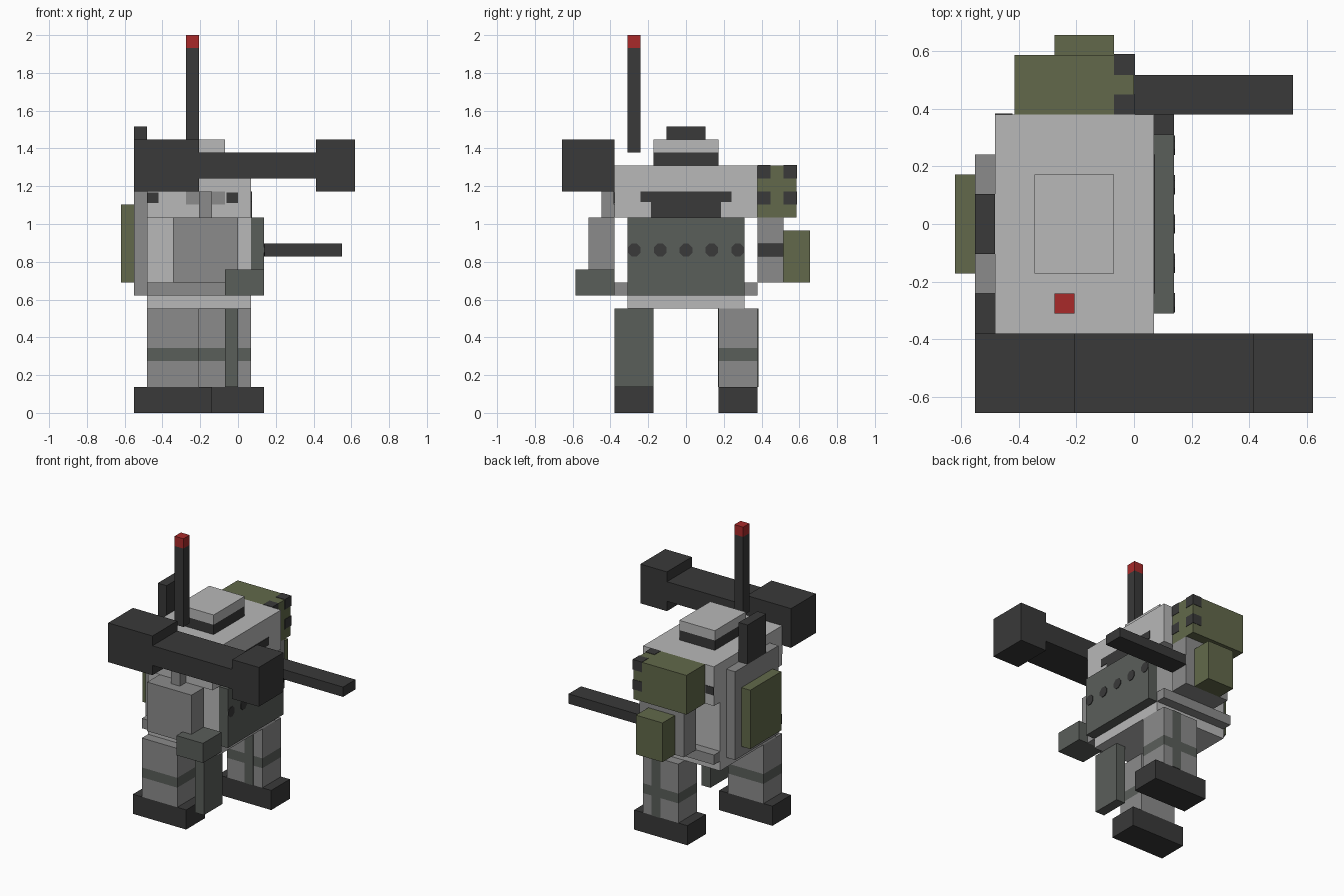
import bpy, bmesh, math
from mathutils import Matrix

cube = bpy.data.objects.get("Cube")
if cube:
    bpy.data.objects.remove(cube, do_unlink=True)

U = 2 / 29                      # one block of the grid
OX, OY = -9 * U, -9.5 * U       # grid origin, centred on x and y
T = 0.06                        # plate thickness in blocks (about 0.004)


def material(name, rgb):
    m = bpy.data.materials.new(name)
    m.use_nodes = True
    col = (*rgb, 1.0)
    m.diffuse_color = col
    bsdf = next(n for n in m.node_tree.nodes if n.type == 'BSDF_PRINCIPLED')
    bsdf.inputs["Base Color"].default_value = col
    bsdf.inputs["Roughness"].default_value = 0.8
    return m


LIGHT = material("light grey", (0.48, 0.48, 0.48))
GREY = material("mid grey", (0.26, 0.26, 0.26))
SLATE = material("slate green", (0.102, 0.112, 0.102))
DARK = material("charcoal", (0.041, 0.041, 0.041))
OLIVE = material("olive", (0.122, 0.141, 0.069))
RED = material("red", (0.392, 0.023, 0.023))


def finish(name, bm, mat):
    me = bpy.data.meshes.new(name)
    bm.to_mesh(me)
    bm.free()
    me.materials.append(mat)
    ob = bpy.data.objects.new(name, me)
    bpy.context.collection.objects.link(ob)
    return ob


def box(name, x, y, z, mat):
    """Box spanning the given (low, high) block coordinates."""
    bm = bmesh.new()
    size = [(b - a) * U for a, b in (x, y, z)]
    mid = [(a + b) / 2 * U for a, b in (x, y, z)]
    mtx = Matrix.Translation((mid[0] + OX, mid[1] + OY, mid[2])) @ Matrix.Diagonal((*size, 1))
    bmesh.ops.create_cube(bm, size=1, matrix=mtx)
    return finish(name, bm, mat)


def dot(name, x, y, z, mat, r=0.53):
    """Thin eight-sided disc facing +x."""
    bm = bmesh.new()
    mtx = (Matrix.Translation((x * U + OX, y * U + OY, z * U))
           @ Matrix.Rotation(math.pi / 2, 4, 'Y')
           @ Matrix.Rotation(math.pi / 8, 4, 'Z'))
    bmesh.ops.create_cone(bm, cap_ends=True, segments=8, radius1=r * U,
                          radius2=r * U, depth=2 * T * U, matrix=mtx)
    return finish(name, bm, mat)


# Torso
box("waist", (2, 10), (5, 14), (8, 15), LIGHT)
box("shoulders", (2, 10), (4, 15), (15, 19), LIGHT)
box("chest_panel", (10, 11), (5, 14), (9, 15), SLATE)
for i in range(5):
    dot(f"chest_vent_{i + 1}", 11, 5.53 + 1.985 * i, 12.5, DARK)
for side, y0 in (("right", 4), ("left", 14)):
    box(f"{side}_skirt", (2, 10), (y0, y0 + 1), (9, 10), GREY)

# Visor and side ports
box("visor_upper", (10, 10 + T), (6, 13), (16.2, 17), DARK)
box("visor_lower", (10, 10 + T), (6.8, 12.2), (15, 16.2), DARK)
for side, y in (("right", (4 - T, 4)), ("left", (15, 15 + T))):
    box(f"{side}_rear_port", (2, 2.9), y, (16.1, 16.9), DARK)
    box(f"{side}_front_port", (8.1, 9), y, (16.1, 16.9), DARK)
    box(f"{side}_arm_mount", (5, 8), y, (16, 17), GREY)

# Hatch and antenna
box("hatch_ring", (4, 8), (7, 12), (19, 20), DARK)
box("hatch_lid", (4, 8), (7, 12), (20, 21), LIGHT)
box("antenna", (5, 6), (5, 6), (20, 28), DARK)
box("antenna_tip", (5, 6), (5, 6), (28, 29), RED)

# Backpack
box("backpack", (1, 2), (6, 13), (9, 18), GREY)
box("backpack_cover", (0, 1), (7, 12), (10, 16), OLIVE)
box("exhaust", (1, 2), (8, 11), (18, 22), DARK)

# Shoulder launcher
box("launcher_rear", (1, 6), (0, 4), (17, 21), DARK)
box("launcher_tube", (6, 15), (0, 4), (18, 20), DARK)
box("launcher_muzzle", (15, 18), (0, 4), (17, 21), DARK)

# Right arm
box("right_arm", (4, 9), (2, 4), (10, 15), GREY)
box("right_arm_bracket", (6, 7), (3, 4), (15, 17), GREY)
box("right_hand", (8, 11), (1, 4), (9, 11), SLATE)

# Left arm with rocket pod, guard and barrel
box("left_arm", (4, 9), (15, 17), (10, 15), GREY)
box("left_arm_guard", (5, 8), (17, 19), (10, 14), OLIVE)
box("left_barrel", (9, 17), (15, 17), (12, 13), DARK)
box("rocket_pod", (3, 9), (15, 18), (15, 19), OLIVE)
e = 0.04
for y in (15, 17):
    for z in (16, 18):
        box(f"rocket_{y}_{z}", (8, 9 + e), (y, y + 1 + (e if y == 17 else 0)),
            (z, z + 1 + (e if z == 18 else 0)), DARK)

# Legs: the left one stands forward of the right one
for side, x0, y0 in (("right", 2, 4), ("left", 6, 12)):
    x, y = (x0, x0 + 4), (y0, y0 + 3)
    box(f"{side}_foot", (x0 - 1, x0 + 5), y, (0, 2), DARK)
    box(f"{side}_shin", x, y, (2, 4), GREY)
    box(f"{side}_leg_band", x, y, (4, 5), SLATE)
    box(f"{side}_thigh", x, y, (5, 8), GREY)
for face, y in (("inner", (12 - T, 12)), ("outer", (15, 15 + T))):
    box(f"left_leg_{face}_stripe", (8, 9), y, (2, 8), SLATE)

# Hanging guard plate in front of the right leg
box("right_leg_plate", (8, 9), (4, 7), (2, 8), SLATE)
